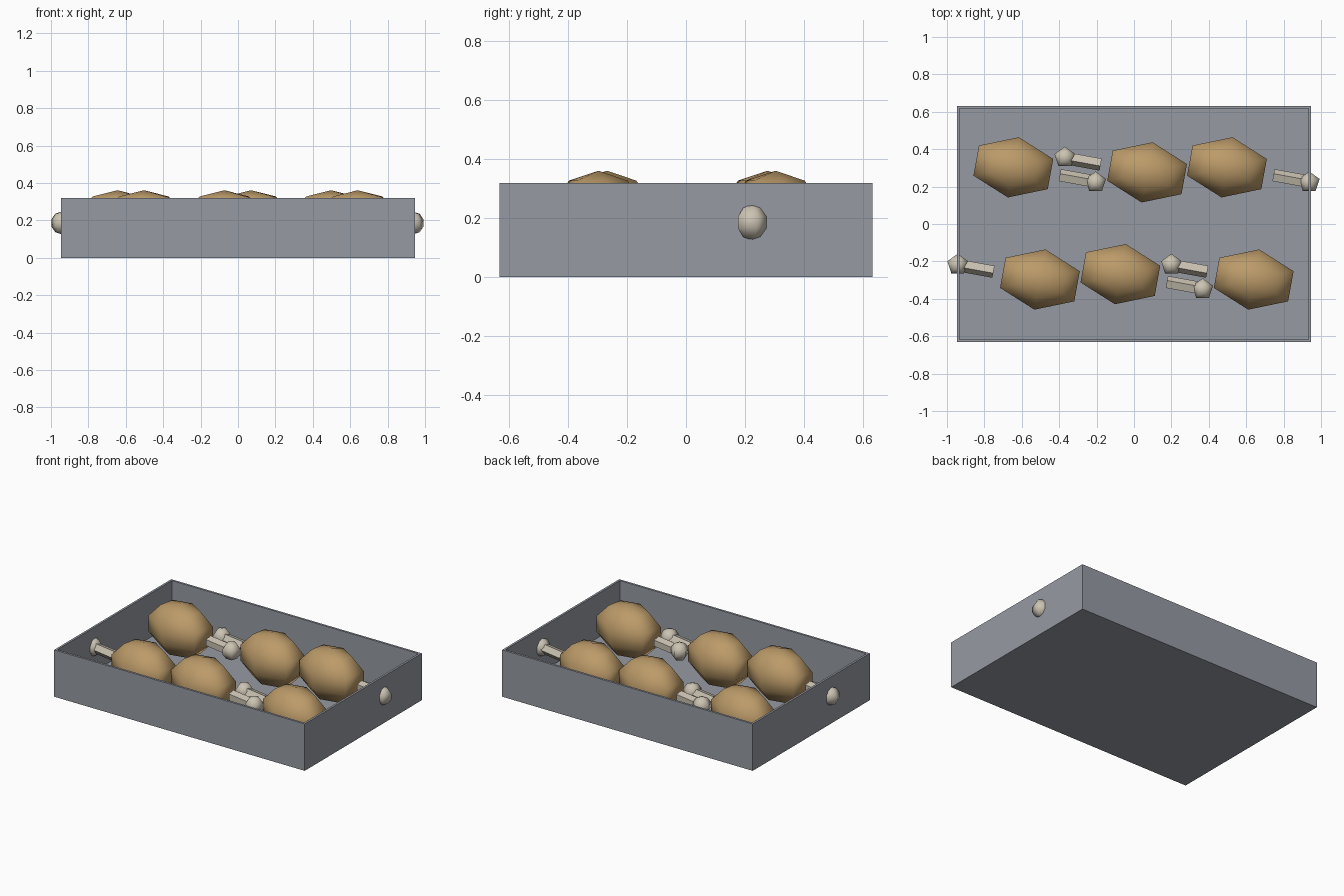
import bpy, bmesh, math
from mathutils import Matrix

if "Cube" in bpy.data.objects:
    bpy.data.objects.remove(bpy.data.objects["Cube"])

Z = 0.186                      # height of the drumstick axis
TILT = math.radians(-10.3)     # drumsticks lie slightly turned


def material(name, rgb):
    m = bpy.data.materials.new(name)
    m.diffuse_color = (*rgb, 1)
    m.use_nodes = True
    m.node_tree.nodes["Principled BSDF"].inputs["Base Color"].default_value = m.diffuse_color
    return m


steel = material("grey_metal", (0.305, 0.325, 0.365))
brown = material("roast_brown", (0.50, 0.325, 0.14))
ivory = material("bone_ivory", (0.60, 0.55, 0.45))


def finish(name, bm, mat, matrix=Matrix(), smooth=False):
    bmesh.ops.recalc_face_normals(bm, faces=bm.faces)
    me = bpy.data.meshes.new(name)
    bm.to_mesh(me)
    bm.free()
    me.materials.append(mat)
    for p in me.polygons:
        p.use_smooth = smooth
    ob = bpy.data.objects.new(name, me)
    ob.matrix_world = matrix
    bpy.context.collection.objects.link(ob)
    return ob


def lathe(sides, profile, phase=0.0):
    """Closed solid of stacked rings (radius, height) around z."""
    bm = bmesh.new()
    rings = []
    for r, h in profile:
        if r < 1e-6:
            rings.append([bm.verts.new((0, 0, h))] * sides)
        else:
            rings.append([bm.verts.new((r * math.cos(phase + math.tau * i / sides),
                                        r * math.sin(phase + math.tau * i / sides), h))
                          for i in range(sides)])
    for a, b in zip(rings, rings[1:]):
        for i in range(sides):
            j = (i + 1) % sides
            bm.faces.new(list(dict.fromkeys((a[i], a[j], b[j], b[i]))))
    for ring in (rings[0], rings[-1]):
        if len(set(ring)) > 2:
            bm.faces.new(ring)
    return bm


def ball(sides, bands):
    prof = []
    for k in range(bands + 1):
        t = math.pi * k / bands
        prof.append((math.sin(t), -math.cos(t)))
    return lathe(sides, prof, math.pi / 2)


# Open tray: box with an inset, sunken floor
bm = bmesh.new()
bmesh.ops.create_cube(bm, size=1, matrix=Matrix.Translation((0, 0, 0.16))
                      @ Matrix.Diagonal((1.894, 1.264, 0.32, 1)))
top = [f for f in bm.faces if f.normal.z > 0.5]
bmesh.ops.inset_region(bm, faces=top, thickness=0.021)
sunk = bmesh.ops.extrude_face_region(bm, geom=top)["geom"]
bmesh.ops.delete(bm, geom=top, context="FACES")
bmesh.ops.translate(bm, vec=(0, 0, -0.30),
                    verts=[v for v in sunk if isinstance(v, bmesh.types.BMVert)])
finish("tray", bm, steel)

# Drumsticks: meat centre and bone direction (+1 right, -1 left)
drumsticks = [(-0.645, 0.303, 1), (0.07, 0.276, -1), (0.497, 0.303, 1),
              (-0.503, -0.297, -1), (-0.073, -0.268, 1), (0.64, -0.297, -1)]

for n, (x, y, side) in enumerate(drumsticks, 1):
    turn = TILT + (math.pi if side < 0 else 0)
    base = Matrix.Translation((x, y, Z)) @ Matrix.Rotation(turn, 4, 'Z')
    # meat lump
    finish(f"meat_{n}", ball(6, 5), brown,
           base @ Matrix.Diagonal((0.245, 0.172, 0.175, 1)), True)
    # five-sided bone shaft, ridge on the local +y side
    shaft = lathe(5, [(0.036, 0.252), (0.036, 0.447)], math.pi / 2)
    finish(f"bone_{n}", shaft, ivory, base @ Matrix.Rotation(math.pi / 2, 4, 'Y'))
    # knob at the bone end
    knob = base @ Matrix.Translation((0.447, 0, 0))
    finish(f"bone_knob_{n}", ball(5, 5), ivory,
           Matrix.Translation(knob.translation) @ Matrix.Diagonal((0.061, 0.061, 0.061, 1)),
           True)
